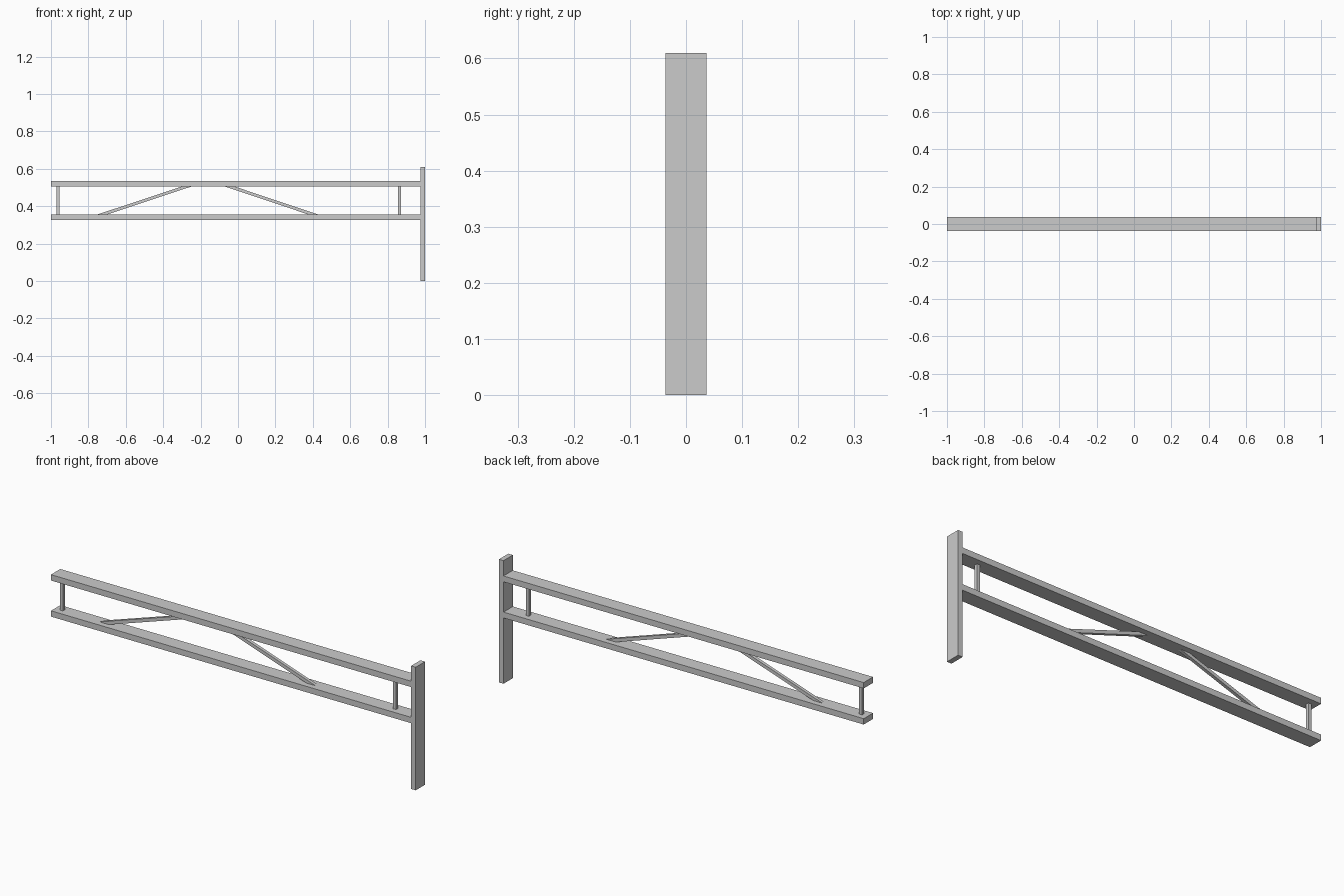
import bpy, bmesh

if "Cube" in bpy.data.objects:
    bpy.data.objects.remove(bpy.data.objects["Cube"])

HALF_DEPTH = 0.0365          # half depth of the post and rails
ROD = 0.008                  # half depth of the thin bracing
LOW, HIGH = 0.355, 0.505     # inner faces of the two rails


def prism(name, profile, half_depth):
    """Extrude an x-z profile symmetrically along y."""
    bm = bmesh.new()
    face = bm.faces.new([bm.verts.new((x, -half_depth, z)) for x, z in profile])
    ext = bmesh.ops.extrude_face_region(bm, geom=[face])
    verts = [g for g in ext["geom"] if isinstance(g, bmesh.types.BMVert)]
    bmesh.ops.translate(bm, verts=verts, vec=(0, 2 * half_depth, 0))
    bmesh.ops.recalc_face_normals(bm, faces=bm.faces)
    mesh = bpy.data.meshes.new(name)
    bm.to_mesh(mesh)
    bm.free()
    obj = bpy.data.objects.new(name, mesh)
    bpy.context.collection.objects.link(obj)
    return obj


def bar(name, x0, x1, z0, z1, half_depth):
    return prism(name, [(x0, z0), (x1, z0), (x1, z1), (x0, z1)], half_depth)


# Upright post
bar("post", 0.975, 1.0, 0.0, 0.61, HALF_DEPTH)

# Horizontal rails
bar("lower_rail", -1.0, 0.975, 0.326, LOW, HALF_DEPTH)
bar("upper_rail", -1.0, 0.975, HIGH, 0.534, HALF_DEPTH)

# Short vertical struts near each end
for side, x in (("left", -0.963), ("right", 0.864)):
    bar(side + "_strut", x - 0.008, x + 0.008, LOW, HIGH, ROD)

# Diagonal braces, cut flush with the rails
for side, low_x, high_x in (("left", -0.728, -0.276), ("right", 0.405, -0.043)):
    w = 0.026
    prism(side + "_brace", [(low_x - w, LOW), (low_x + w, LOW),
                            (high_x + w, HIGH), (high_x - w, HIGH)], ROD)
